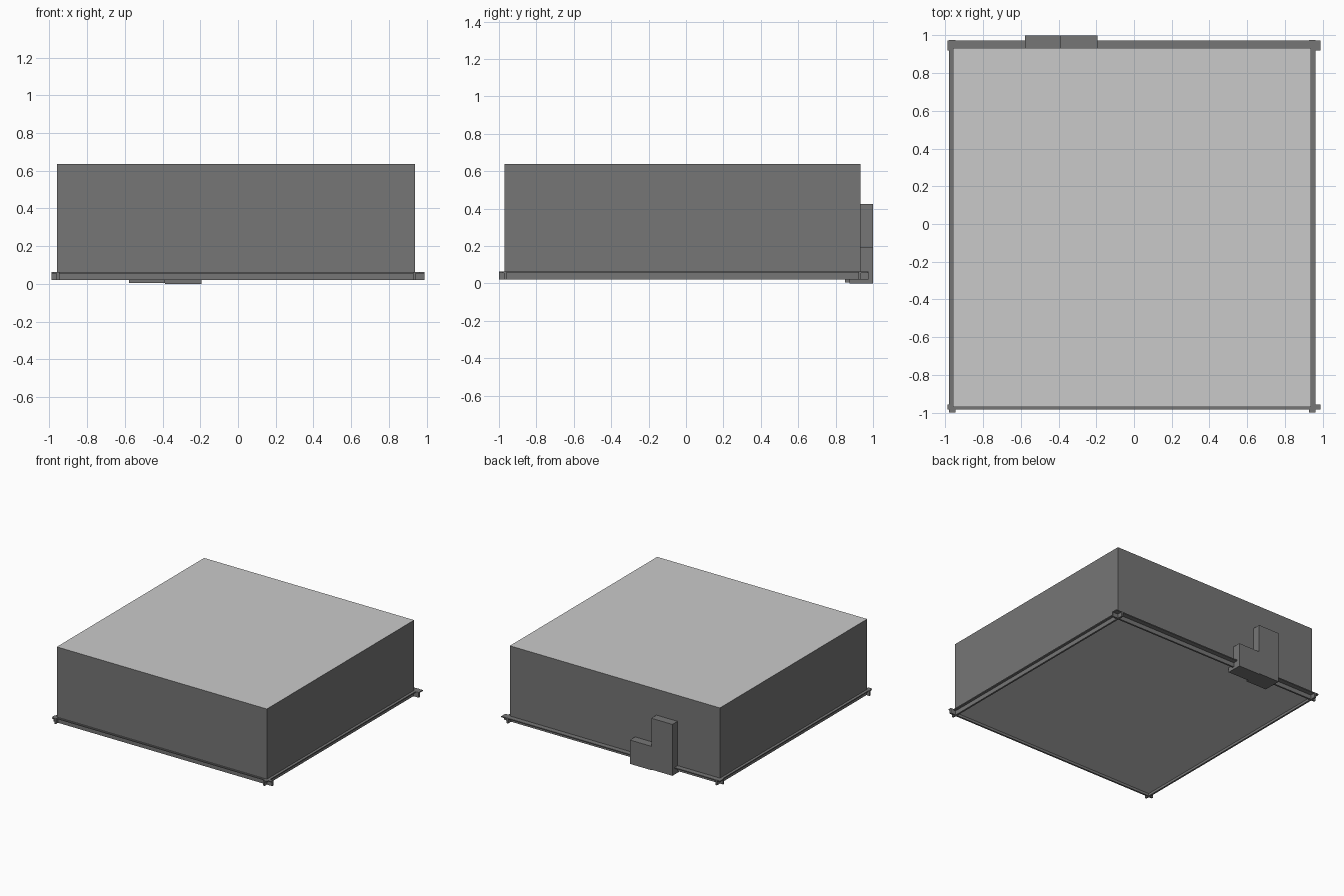
import bpy, bmesh

if "Cube" in bpy.data.objects:
    bpy.data.objects.remove(bpy.data.objects["Cube"])


def material(name, v):
    m = bpy.data.materials.new(name)
    m.diffuse_color = (v, v, v, 1)
    m.use_nodes = True
    m.node_tree.nodes["Principled BSDF"].inputs["Base Color"].default_value = m.diffuse_color
    return m


light = material("light_grey_panel", 0.59)
dark = material("dark_grey", 0.18)


def boxes(name, parts):
    """One object made of boxes given as (x0, x1, y0, y1, z0, z1)."""
    bm = bmesh.new()
    for x0, x1, y0, y1, z0, z1 in parts:
        verts = bmesh.ops.create_cube(bm, size=1)["verts"]
        for v in verts:
            v.co = (x1 if v.co.x > 0 else x0,
                    y1 if v.co.y > 0 else y0,
                    z1 if v.co.z > 0 else z0)
    me = bpy.data.meshes.new(name)
    bm.to_mesh(me)
    bm.free()
    me.materials.append(dark)
    ob = bpy.data.objects.new(name, me)
    bpy.context.collection.objects.link(ob)
    return ob


# Body extents
X0, X1, Y0, Y1 = -0.96, 0.94, -0.97, 0.933
BOTTOM, TOP = 0.04, 0.637

# Main body: dark walls, lighter roof and floor
body = boxes("body", [(X0, X1, Y0, Y1, BOTTOM, TOP)])
body.data.materials.append(light)
for p in body.data.polygons:
    p.material_index = 1 if abs(p.normal.z) > 0.5 else 0

# Base rails: thin top flange plus upright web, overrunning the corners
RAIL_LOW, RAIL_TOP, FLANGE, WEB = 0.02, 0.063, 0.008, 0.012


def rail(name, along_x, edge, side, width, start, end):
    """Angle rail on one body edge; side is the outward direction."""
    def section(inner, outer, z0, z1):
        a, b = sorted((edge + side * inner, edge + side * outer))
        return (start, end, a, b, z0, z1) if along_x else (a, b, start, end, z0, z1)
    boxes(name, [section(-WEB, width, RAIL_TOP - FLANGE, RAIL_TOP),
                 section(-WEB, 0.002, RAIL_LOW, RAIL_TOP - FLANGE)])


rail("front_rail", True, Y0, -1, 0.014, -0.99, 0.99)
rail("back_rail", True, Y1, 1, 0.041, -0.99, 0.99)
rail("left_rail", False, X0, -1, 0.022, -1.0, 0.975)
rail("right_rail", False, X1, 1, 0.022, -1.0, 0.975)

# Stepped service box on the back, tall half and low half
boxes("service_box_tall", [(-0.577, -0.386, 0.85, 1.0, 0.005, 0.425)])
boxes("service_box_low", [(-0.386, -0.193, 0.875, 1.0, 0.0, 0.195)])
